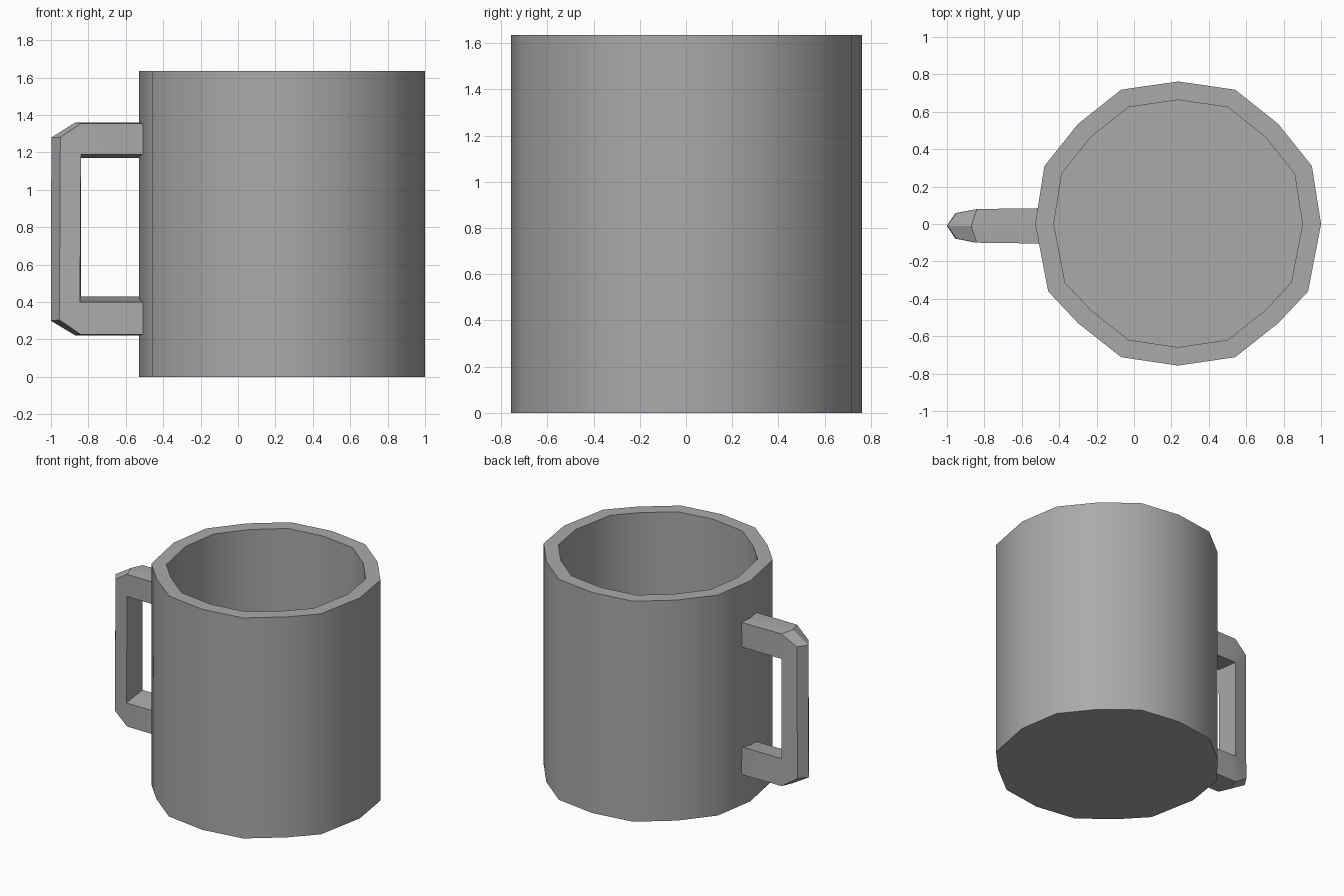
import bpy
import bmesh
import math

cube = bpy.data.objects.get("Cube")
if cube:
    bpy.data.objects.remove(cube, do_unlink=True)

GREY = (0.4, 0.4, 0.4, 1)
grey = bpy.data.materials.new("plain grey")
grey.use_nodes = True
grey.diffuse_color = GREY
grey.node_tree.nodes["Principled BSDF"].inputs["Base Color"].default_value = GREY


def loft(name, rings, angle):
    """Skin a series of equal rings, cap both ends and smooth below the angle."""
    bm = bmesh.new()
    loops = [[bm.verts.new(p) for p in ring] for ring in rings]
    for a, b in zip(loops, loops[1:]):
        for i in range(len(a)):
            j = (i + 1) % len(a)
            bm.faces.new((a[i], a[j], b[j], b[i]))
    bm.faces.new(loops[0])
    bm.faces.new(loops[-1])
    bmesh.ops.recalc_face_normals(bm, faces=bm.faces)
    mesh = bpy.data.meshes.new(name)
    bm.to_mesh(mesh)
    bm.free()
    mesh.materials.append(grey)
    obj = bpy.data.objects.new(name, mesh)
    bpy.context.collection.objects.link(obj)
    bpy.ops.object.select_all(action="DESELECT")
    obj.select_set(True)
    bpy.context.view_layer.objects.active = obj
    bpy.ops.object.shade_smooth_by_angle(angle=math.radians(angle))
    return obj


# Mug body: an uneven sixteen-sided outline, mirrored across its centre line
CENTRE, HEIGHT, FLOOR, INNER = 0.236, 1.635, 0.1, 0.87
half = [(0, 0.762), (0.305, 0.718), (0.535, 0.535), (0.715, 0.31), (0.764, 0),
        (0.695, -0.36), (0.535, -0.53), (0.305, -0.712), (0, -0.757)]
outline = half + [(-x, y) for x, y in half[-2:0:-1]]


def ring(scale, z):
    return [(CENTRE + x * scale, y * scale, z) for x, y in outline]


loft("mug_body", [ring(1, 0), ring(1, HEIGHT), ring(INNER, HEIGHT), ring(INNER, FLOOR)], 45)


# Handle: five-sided section with a ridge outside, swept round chamfered corners
def section(ridge, shoulder, inner_front, inner_back, width):
    y = -0.01
    return [(ridge[0], y, ridge[1]),
            (shoulder[0], y - width, shoulder[1]),
            (inner_front[0], y - 0.09, inner_front[1]),
            (inner_back[0], y + 0.09, inner_back[1]),
            (shoulder[0], y + width, shoulder[1])]


ROOT = -0.46
top_in = (-0.84, 1.19), (-0.84, 1.17)
low_in = (-0.845, 0.40), (-0.84, 0.43)
loft("handle", [
    section((ROOT, 1.36), (ROOT, 1.355), (ROOT, 1.19), (ROOT, 1.17), 0.095),
    section((-0.87, 1.36), (-0.84, 1.355), *top_in, 0.09),
    section((-0.998, 1.28), (-0.95, 1.28), *top_in, 0.068),
    section((-1, 0.30), (-0.955, 0.305), *low_in, 0.068),
    section((-0.87, 0.222), (-0.84, 0.227), *low_in, 0.09),
    section((ROOT, 0.222), (ROOT, 0.227), (ROOT, 0.40), (ROOT, 0.43), 0.095),
], 25)
